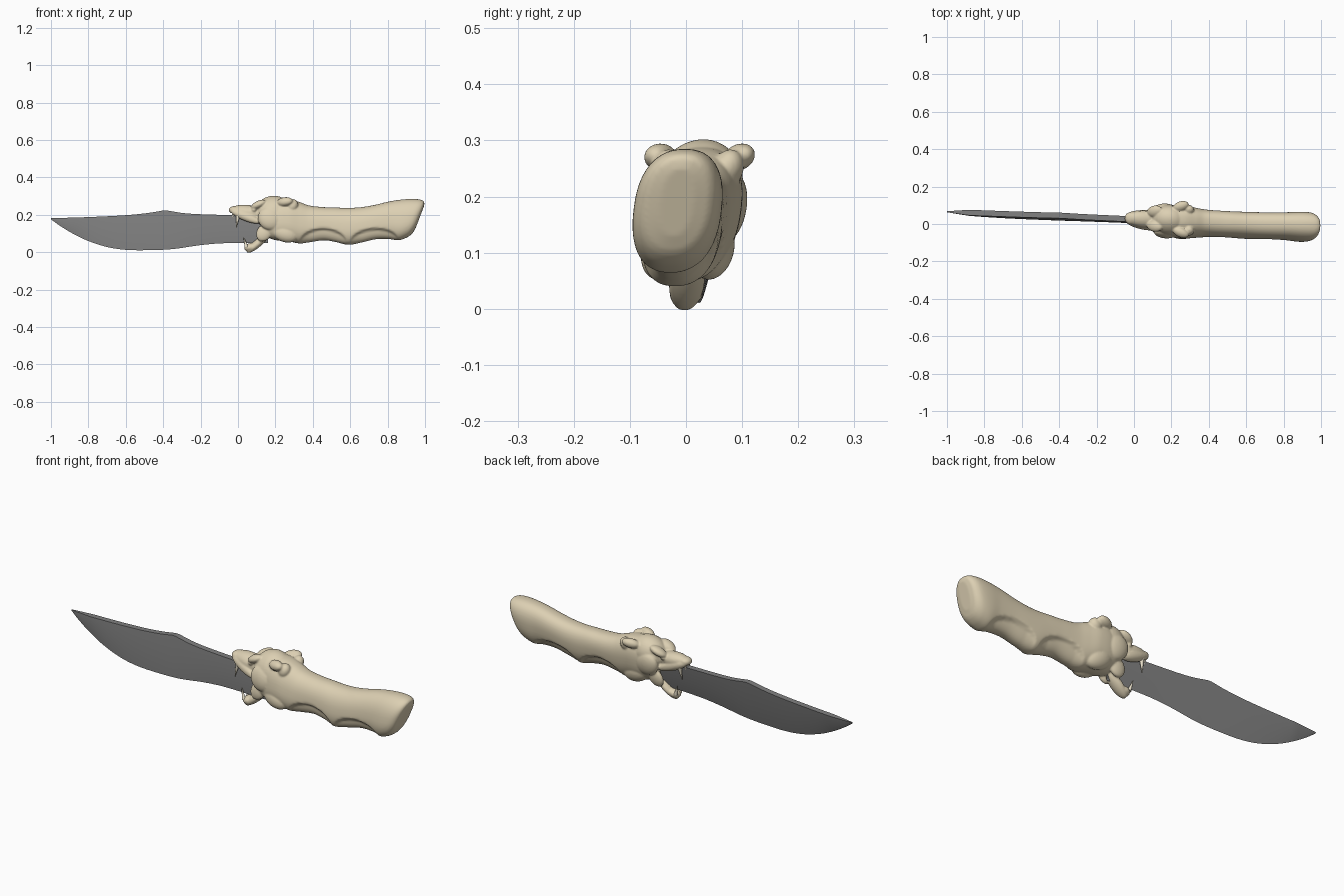
import bpy, bmesh, math
from mathutils import Matrix, Vector

if "Cube" in bpy.data.objects:
    bpy.data.objects.remove(bpy.data.objects["Cube"])


def material(name, col):
    m = bpy.data.materials.new(name)
    m.diffuse_color = (*col, 1)
    m.use_nodes = True
    m.node_tree.nodes["Principled BSDF"].inputs["Base Color"].default_value = m.diffuse_color
    return m


bone = material("bone", (0.72, 0.63, 0.45))
ivory = material("ivory", (0.85, 0.78, 0.62))
steel = material("steel", (0.22, 0.22, 0.22))


def lean(bm):
    # the whole knife lies slightly turned and tilted
    for v in bm.verts:
        v.co.y += 0.022 - 0.042 * v.co.x + 0.13 * (v.co.z - 0.17)


def finish(bm, name, mat):
    bmesh.ops.recalc_face_normals(bm, faces=bm.faces)
    lean(bm)
    me = bpy.data.meshes.new(name)
    bm.to_mesh(me)
    bm.free()
    me.materials.append(mat)
    ob = bpy.data.objects.new(name, me)
    bpy.context.collection.objects.link(ob)
    return ob


def interp(table, x):
    # smooth (Catmull-Rom style) lookup in a list of stations
    if x <= table[0][0]:
        return table[0][1:]
    for i in range(len(table) - 1):
        a, b = table[i], table[i + 1]
        if x <= b[0]:
            p, q = table[max(i - 1, 0)], table[min(i + 2, len(table) - 1)]
            h = b[0] - a[0]
            t = (x - a[0]) / h
            out = []
            for k in range(1, len(a)):
                ma = (b[k] - p[k]) / (b[0] - p[0]) * h
                mb = (q[k] - a[k]) / (q[0] - a[0]) * h
                out.append((2*t**3 - 3*t*t + 1) * a[k] + (t**3 - 2*t*t + t) * ma
                           + (3*t*t - 2*t**3) * b[k] + (t**3 - t*t) * mb)
            return out
    return table[-1][1:]


def loft(bm, rings):
    loops = [[bm.verts.new(p) for p in r] for r in rings]
    n = len(loops[0])
    for a, b in zip(loops, loops[1:]):
        for i in range(n):
            bm.faces.new((a[i], a[(i + 1) % n], b[(i + 1) % n], b[i]))
    bm.faces.new(loops[0])
    bm.faces.new(loops[-1])


# blade: thick spine narrowing to a single cutting edge
spine = [(-1, .182), (-.8, .188), (-.6, .198), (-.48, .21), (-.39, .225)]
back = [(-.39, .225), (-.28, .208), (-.1, .2), (.16, .195)]
edge = [(-1, .176), (-.95, .14), (-.88, .098), (-.8, .06), (-.7, .028), (-.6, .013),
        (-.48, .011), (-.35, .017), (-.2, .038), (-.08, .048), (.16, .05)]
bm = bmesh.new()
rings = []
for i in range(59):
    x = -1 + .02 * i
    top = interp(spine if x < -.39 else back, x)[0]
    bot = interp(edge, x)[0]
    t = min(.015, .003 + .1 * (x + 1))
    mid = bot + .45 * (top - bot)
    rings.append([(x, -t, top), (x, -t * .75, mid), (x, 0, bot), (x, t * .75, mid), (x, t, top)])
loft(bm, rings)
blade = finish(bm, "blade", steel)

# handle: stations of x, top, bottom, half width
grip = [(.13, .255, .09, .06), (.2, .285, .065, .082), (.27, .285, .058, .086),
        (.33, .268, .047, .078), (.38, .25, .053, .072), (.46, .241, .064, .069),
        (.52, .239, .055, .069), (.59, .237, .04, .07), (.66, .241, .052, .07),
        (.74, .255, .07, .07), (.82, .275, .07, .073), (.88, .284, .064, .078),
        (.925, .284, .075, .077), (.95, .279, .088, .07), (.966, .268, .105, .055),
        (.973, .25, .13, .03)]
bm = bmesh.new()
rings = []
for i in range(121):
    x = .13 + .843 * i / 120
    top, bot, w = interp(grip, x)
    zc, hz = (top + bot) / 2, (top - bot) / 2
    # two scalloped finger hollows on the lower flanks
    scallop = 0
    for a, b in ((.33, .58), (.6, .88)):
        if a < x < b:
            scallop = max(scallop, math.sin(math.pi * (x - a) / (b - a)) ** .45)
    slant = .38 * max(0, min(1, (x - .78) / .19))
    ring = []
    for k in range(56):
        th = 2 * math.pi * k / 56
        c, s = math.cos(th), math.sin(th)
        y = w * math.copysign(abs(c) ** .85, c)
        z = zc + hz * math.copysign(abs(s) ** .85, s)
        line = .055 + .075 * scallop
        step = max(0, min(1, (line - z) / .012))
        y *= 1 - .24 * step * min(1, scallop * 1.3)
        ring.append((x + slant * (z - zc), y, z))
    rings.append(ring)
loft(bm, rings)


def ball(c, r, pitch=0, yaw=0):
    m = (Matrix.Translation(c) @ Matrix.Rotation(math.radians(yaw), 4, 'Z')
         @ Matrix.Rotation(math.radians(pitch), 4, 'Y') @ Matrix.Diagonal((*r, 1)))
    bmesh.ops.create_uvsphere(bm, u_segments=32, v_segments=20, radius=1, matrix=m)


def pair(c, r, pitch=0, yaw=0):
    for s in (-1, 1):
        ball((c[0], s * c[1], c[2]), r, pitch, s * yaw)


# beast head fused with the handle
ball((.19, 0, .21), (.1, .082, .092), -5)           # skull
ball((.06, 0, .213), (.1, .046, .039), 8)           # muzzle
ball((-.02, 0, .227), (.03, .032, .02), -5)         # nose
pair((.04, .03, .192), (.088, .021, .024), 22, 8)   # upper lips
pair((.11, .04, .255), (.045, .03, .02), -25, 12)   # brows
pair((.085, .044, .228), (.013, .01, .011))         # eyes
pair((.17, .062, .18), (.065, .03, .06), 30)        # cheeks
pair((.25, .07, .27), (.045, .026, .024), -8, 20)   # ears
pair((.29, .055, .25), (.03, .028, .035), 30)       # ruff
pair((.25, .045, .105), (.075, .038, .05), 20)      # throat fur
pair((.14, .04, .105), (.04, .02, .05), 35)         # mouth corners
ball((.105, 0, .047), (.075, .032, .021), -40)      # lower jaw
ball((.065, 0, .027), (.033, .03, .021), -15)       # chin
handle = finish(bm, "bear_head_handle", bone)
rm = handle.modifiers.new("fuse", 'REMESH')
rm.mode = 'VOXEL'
rm.voxel_size = .0045
rm.use_smooth_shade = True
sm = handle.modifiers.new("soften", 'SMOOTH')
sm.factor = .5
sm.iterations = 4

# canine teeth
bm = bmesh.new()
for s in (-1, 1):
    for base, tip, r in (((.0, .028, .195), (-.01, .027, .13), .011),
                         ((.045, .018, .028), (.03, .02, .082), .01),
                         ((-.025, .012, .205), (-.027, .012, .175), .007)):
        a = Vector((base[0], s * base[1], base[2]))
        b = Vector((tip[0], s * tip[1], tip[2]))
        d = b - a
        m = Matrix.Translation((a + b) / 2) @ d.to_track_quat('Z', 'Y').to_matrix().to_4x4()
        bmesh.ops.create_cone(bm, cap_ends=True, segments=14, radius1=r, radius2=.001,
                              depth=d.length, matrix=m)
teeth = finish(bm, "teeth", ivory)

for ob in (blade, teeth):
    bpy.ops.object.select_all(action='DESELECT')
    ob.select_set(True)
    bpy.context.view_layer.objects.active = ob
    bpy.ops.object.shade_smooth_by_angle(angle=math.radians(35))
